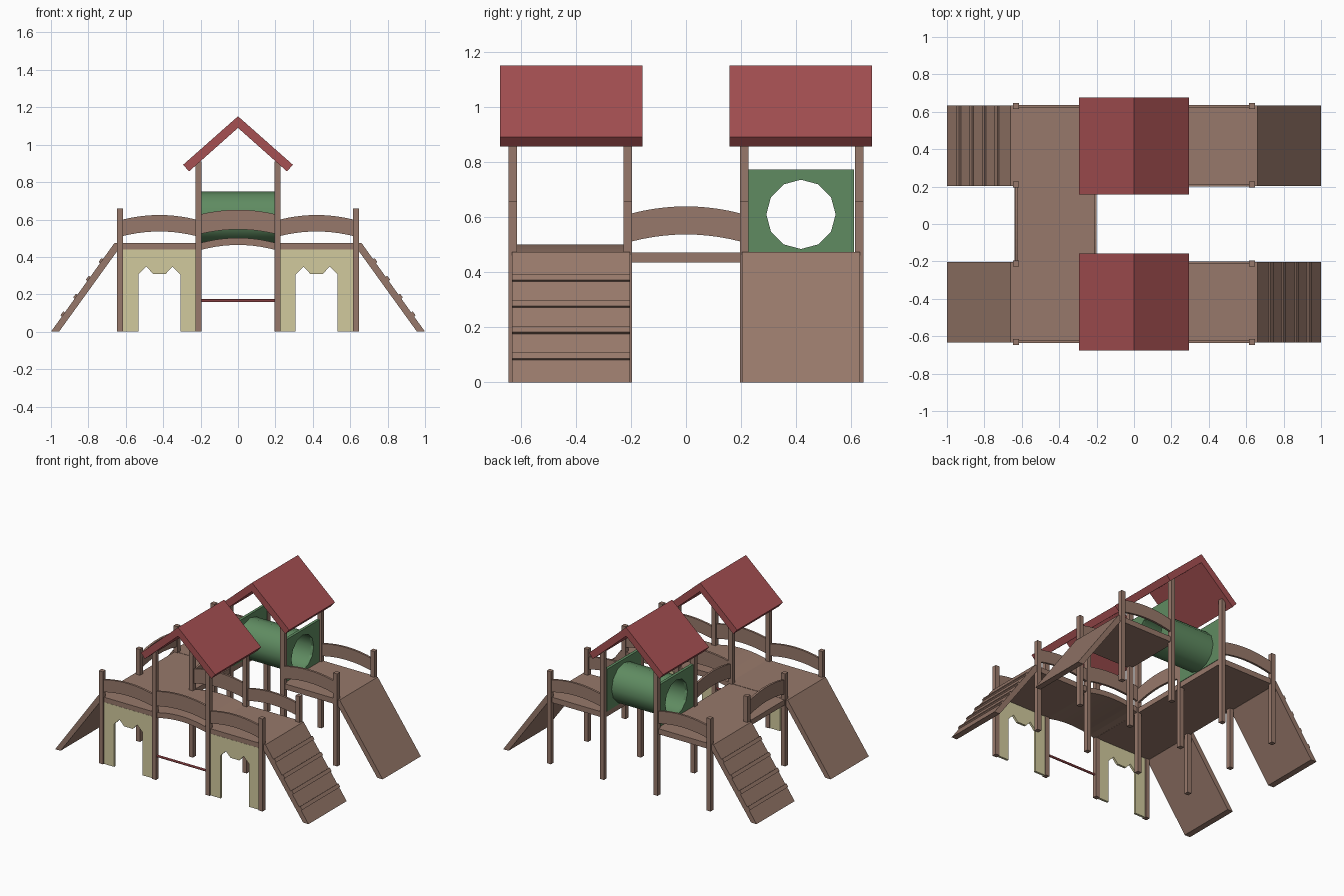
import bpy, math

if "Cube" in bpy.data.objects:
    bpy.data.objects.remove(bpy.data.objects["Cube"])


def material(name, rgb):
    m = bpy.data.materials.new(name)
    m.diffuse_color = (*rgb, 1)
    m.use_nodes = True
    m.node_tree.nodes["Principled BSDF"].inputs["Base Color"].default_value = m.diffuse_color
    return m


BROWN = material("wood brown", (0.31, 0.19, 0.145))
RED = material("roof red", (0.38, 0.08, 0.085))
GREEN = material("tunnel green", (0.115, 0.26, 0.12))
TAN = material("panel tan", (0.64, 0.59, 0.34))


def mesh_object(name, verts, faces, mat):
    me = bpy.data.meshes.new(name)
    me.from_pydata(verts, [], faces)
    me.materials.append(mat)
    ob = bpy.data.objects.new(name, me)
    bpy.context.collection.objects.link(ob)
    bpy.context.view_layer.objects.active = ob
    bpy.ops.object.select_all(action='DESELECT')
    ob.select_set(True)
    bpy.ops.object.mode_set(mode='EDIT')
    bpy.ops.mesh.select_all(action='SELECT')
    bpy.ops.mesh.normals_make_consistent(inside=False)
    bpy.ops.object.mode_set(mode='OBJECT')
    return ob


def prism(name, outline, lo, hi, mat, axis='y'):
    """Extrude an (u, z) outline along y, or along x with u as y."""
    n = len(outline)
    verts = [(u, d, z) if axis == 'y' else (d, u, z) for d in (lo, hi) for u, z in outline]
    faces = [tuple(range(n)), tuple(range(n, 2 * n))]
    faces += [(i, (i + 1) % n, n + (i + 1) % n, n + i) for i in range(n)]
    return mesh_object(name, verts, faces, mat)


def box(name, x0, x1, y0, y1, z0, z1, mat):
    return prism(name, [(x0, z0), (x1, z0), (x1, z1), (x0, z1)], y0, y1, mat)


def arch(name, u0, u1, bottom, top, rise, lo, hi, axis='y'):
    """Board bowed upward between u0 and u1."""
    n = 10
    ts = [i / n for i in range(n + 1)]
    lower = [(u0 + (u1 - u0) * t, bottom + rise * 4 * t * (1 - t)) for t in ts]
    upper = [(u, z - bottom + top) for u, z in reversed(lower)]
    return prism(name, lower + upper, lo, hi, BROWN, axis)


IN, OUT = 0.212, 0.63      # post centre lines
P = 0.016                  # half post width

# posts
for y in (-OUT, -IN, IN, OUT):
    for x in (-OUT, -IN, IN, OUT):
        box("post", x - P, x + P, y - P, y + P, 0, 0.91 if abs(x) == IN else 0.66, BROWN)

# decks
for s in (-1, 1):
    ya, yb = sorted((s * 0.203, s * 0.635))
    for t in (-1, 1):
        xa, xb = sorted((t * 0.2, t * 0.648))
        box("deck", xa, xb, ya, yb, 0.436, 0.475, BROWN)
box("connecting_deck", -0.64, -0.203, -0.203, 0.203, 0.436, 0.473, BROWN)
arch("bridge_deck", -0.2, 0.2, 0.437, 0.475, 0.027, -0.635, -0.203)

# arched railings
H = 0.0075
for s in (-1, 1):
    for t in (-1, 1):
        xa, xb = sorted((t * 0.225, t * 0.615))
        arch("outer_rail", xa, xb, 0.512, 0.6, 0.024, s * OUT - H, s * OUT + H)
    arch("inner_rail", 0.225, 0.615, 0.512, 0.6, 0.024, s * 0.207 - H, s * 0.207 + H)
for y in (-OUT, -0.207):
    arch("bridge_rail", -0.2, 0.2, 0.523, 0.628, 0.024, y - H, y + H)
for x in (-OUT, -0.207):
    arch("connecting_rail", -0.2, 0.2, 0.512, 0.614, 0.026, x - H, x + H, 'x')

# ramps, with climbing slats on two opposite corners
top, foot = (0.66, 0.475), (1.0, 0.0)
length = math.dist(top, foot)
dx, dz = (foot[0] - top[0]) / length, (foot[1] - top[1]) / length
for s in (-1, 1):
    ya, yb = sorted((s * 0.203, s * 0.633))
    for t in (-1, 1):
        prism("ramp", [(t * 0.643, 0.475), (t * 0.66, 0.475), (t, 0), (t * 0.957, 0),
                       (t * 0.643, 0.435)], ya, yb, BROWN)
        if s * t < 0:
            for z in (0.0925, 0.1875, 0.2825, 0.3775):
                x = foot[0] + (top[0] - foot[0]) * z / top[1]
                pts = []
                for along, up in ((-0.013, -0.004), (0.013, -0.004), (0.013, 0.01), (-0.013, 0.01)):
                    pts.append((t * (x + dx * along - dz * up), z + dz * along + dx * up))
                prism("ramp_slat", pts, ya, yb, BROWN)

# gable roofs
gable = [(0, 1.152), (0.293, 0.893), (0.262, 0.857), (0, 1.09), (-0.262, 0.857), (-0.293, 0.893)]
for s in (-1, 1):
    ya, yb = sorted((s * 0.158, s * 0.676))
    prism("roof", gable, ya, yb, RED)

# front play panels with scalloped doorway
half = [(0.195, 0.44), (0.195, 0), (0.112, 0), (0.112, 0.306), (0.07, 0.348), (0.034, 0.31)]
shape = half + [(-u, z) for u, z in reversed(half)]
for c in (-0.42, 0.42):
    prism("doorway_panel", [(c + u, z) for u, z in shape], -0.636, -0.62, TAN)

# low crossbar
bpy.ops.mesh.primitive_cylinder_add(vertices=12, radius=0.008, depth=0.41,
                                    location=(0, -OUT, 0.166), rotation=(0, math.pi / 2, 0))
bar = bpy.context.object
bar.name = "crossbar"
bar.data.materials.append(RED)
bpy.ops.object.shade_smooth_by_angle()

# tunnel tube and its end panels with round holes
N, CY, CZ = 12, 0.418, 0.611


def ring(x, r):
    return [(x, CY + r * math.cos(2 * math.pi * i / N), CZ + r * math.sin(2 * math.pi * i / N))
            for i in range(N)]


def loops(name, rings):
    """Closed skin running through a cycle of rings."""
    k = len(rings)
    faces = [(j * N + i, j * N + (i + 1) % N, (j + 1) % k * N + (i + 1) % N, (j + 1) % k * N + i)
             for j in range(k) for i in range(N)]
    return mesh_object(name, [v for r in rings for v in r], faces, GREEN)


def square(x):
    pts = []
    for i in range(N):
        a = 2 * math.pi * i / N
        c, s = math.cos(a), math.sin(a)
        # corner points replace the two directions nearest each diagonal
        k = 1 / max(abs(c), abs(s))
        if abs(abs(c) - abs(s)) < 0.5 and i in (1, 4, 7, 10):
            c, s, k = math.copysign(1, c), math.copysign(1, s), 1
        u, w = c * k, s * k
        pts.append((x, CY + u * 0.192, CZ + w * (0.164 if w > 0 else 0.137)))
    return pts


tube = loops("tunnel_tube", [ring(-0.2, 0.139), ring(0.2, 0.139), ring(0.2, 0.126), ring(-0.2, 0.126)])
bpy.ops.object.shade_smooth_by_angle(angle=math.radians(40))
for s in (-1, 1):
    a, b = s * 0.197, s * 0.217
    loops("tunnel_end_panel", [square(a), square(b), ring(b, 0.126), ring(a, 0.126)])
